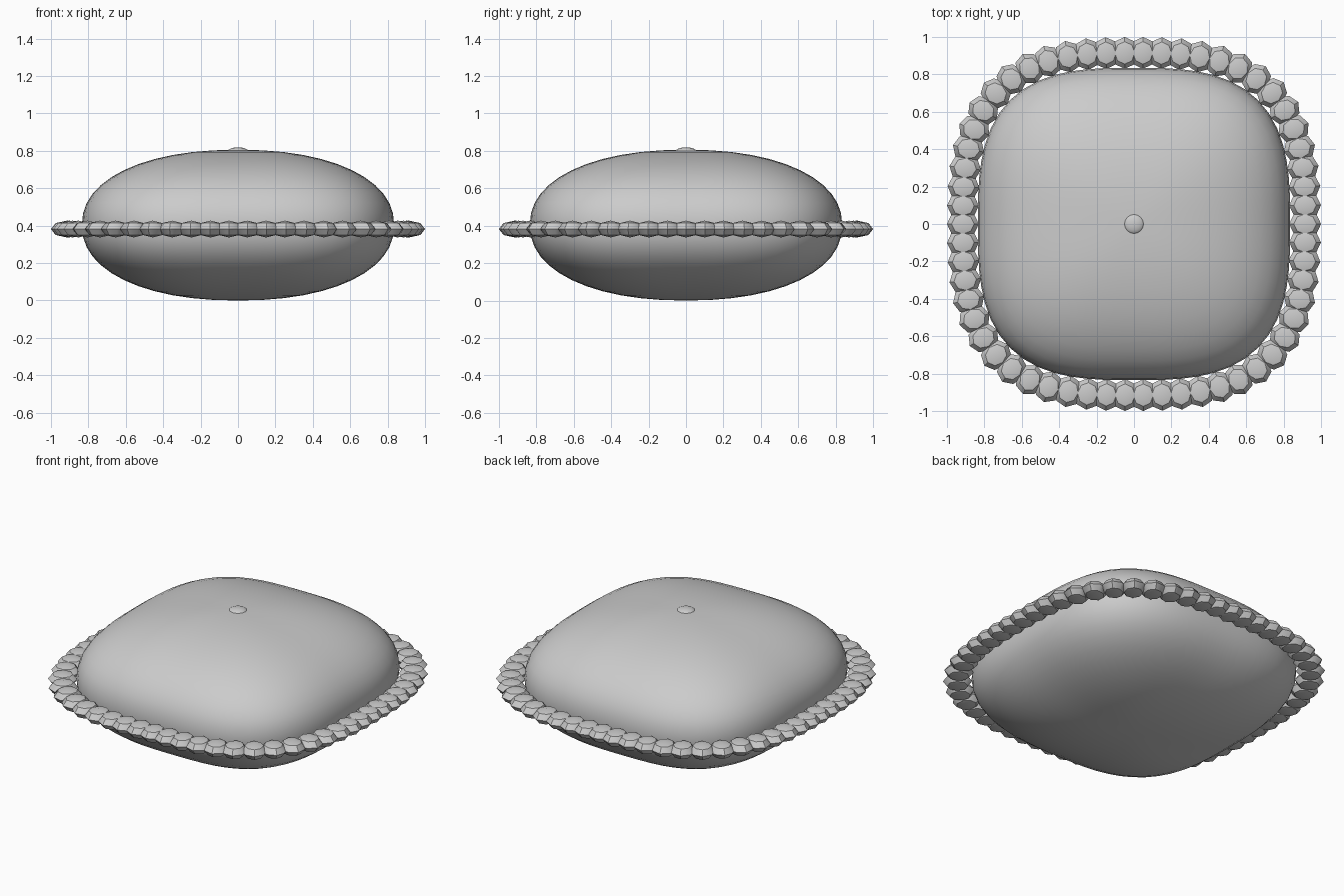
import bpy, bmesh, math
from mathutils import Matrix, Vector

if "Cube" in bpy.data.objects:
    bpy.data.objects.remove(bpy.data.objects["Cube"])

A, H, N, P = 0.835, 0.403, 3.0, 2.2   # half width, half height, plan and profile exponents


def plan(t, a=A):
    """Point on the rounded-square outline at polar angle t."""
    c, s = math.cos(t), math.sin(t)
    r = a / (abs(c) ** N + abs(s) ** N) ** (1 / N)
    return Vector((r * c, r * s, 0))


def finish(name, bm, angle):
    bmesh.ops.recalc_face_normals(bm, faces=bm.faces)
    me = bpy.data.meshes.new(name)
    bm.to_mesh(me)
    bm.free()
    ob = bpy.data.objects.new(name, me)
    bpy.context.collection.objects.link(ob)
    bpy.context.view_layer.objects.active = ob
    ob.select_set(True)
    bpy.ops.object.shade_smooth_by_angle(angle=math.radians(angle))
    ob.select_set(False)
    return ob


# Plump cushion body: rounded-square rings stacked from bottom to top
bm = bmesh.new()
SEG, RINGS = 64, 24
rings = []
for i in range(1, RINGS):
    f = -math.pi / 2 + math.pi * i / RINGS
    k = abs(math.cos(f)) ** (2 / P)
    z = H + H * math.copysign(abs(math.sin(f)) ** (2 / P), f)
    rings.append([bm.verts.new(plan(2 * math.pi * j / SEG) * k + Vector((0, 0, z)))
                  for j in range(SEG)])
for lo, hi in zip(rings, rings[1:]):
    for j in range(SEG):
        n = (j + 1) % SEG
        bm.faces.new((lo[j], lo[n], hi[n], hi[j]))
for ring, z in ((rings[0], 0), (rings[-1], 2 * H)):
    pole = bm.verts.new((0, 0, z))
    for j in range(SEG):
        bm.faces.new((ring[j], ring[(j + 1) % SEG], pole))
finish("cushion_body", bm, 60)

# Pleated trim: low-poly beads spaced evenly around the seam
bm = bmesh.new()
COUNT, FINE = 58, 2880
pts = [plan(2 * math.pi * i / FINE) for i in range(FINE + 1)]
dist = [0.0]
for a, b in zip(pts, pts[1:]):
    dist.append(dist[-1] + (b - a).length)
i = 0
for k in range(COUNT):
    while dist[i] < dist[-1] * k / COUNT:
        i += 1
    tan = (pts[(i + 1) % FINE] - pts[(i - 1) % FINE]).normalized()
    out = Vector((tan.y, -tan.x, 0))
    c = pts[i] + out * 0.08 + Vector((0, 0, 0.382))
    m = (Matrix.Translation(c) @ Matrix.Rotation(math.atan2(out.y, out.x), 4, 'Z')
         @ Matrix.Diagonal((0.085, 0.076, 0.045, 1)))
    bmesh.ops.create_uvsphere(bm, u_segments=8, v_segments=4, radius=1, matrix=m)
finish("pleated_trim", bm, 40)

# Small centre button on top
bm = bmesh.new()
bmesh.ops.create_uvsphere(bm, u_segments=16, v_segments=10, radius=0.055,
                          matrix=Matrix.Translation((0, 0, 0.797)) @ Matrix.Diagonal((1, 1, 0.4, 1)))
finish("centre_button", bm, 60)
